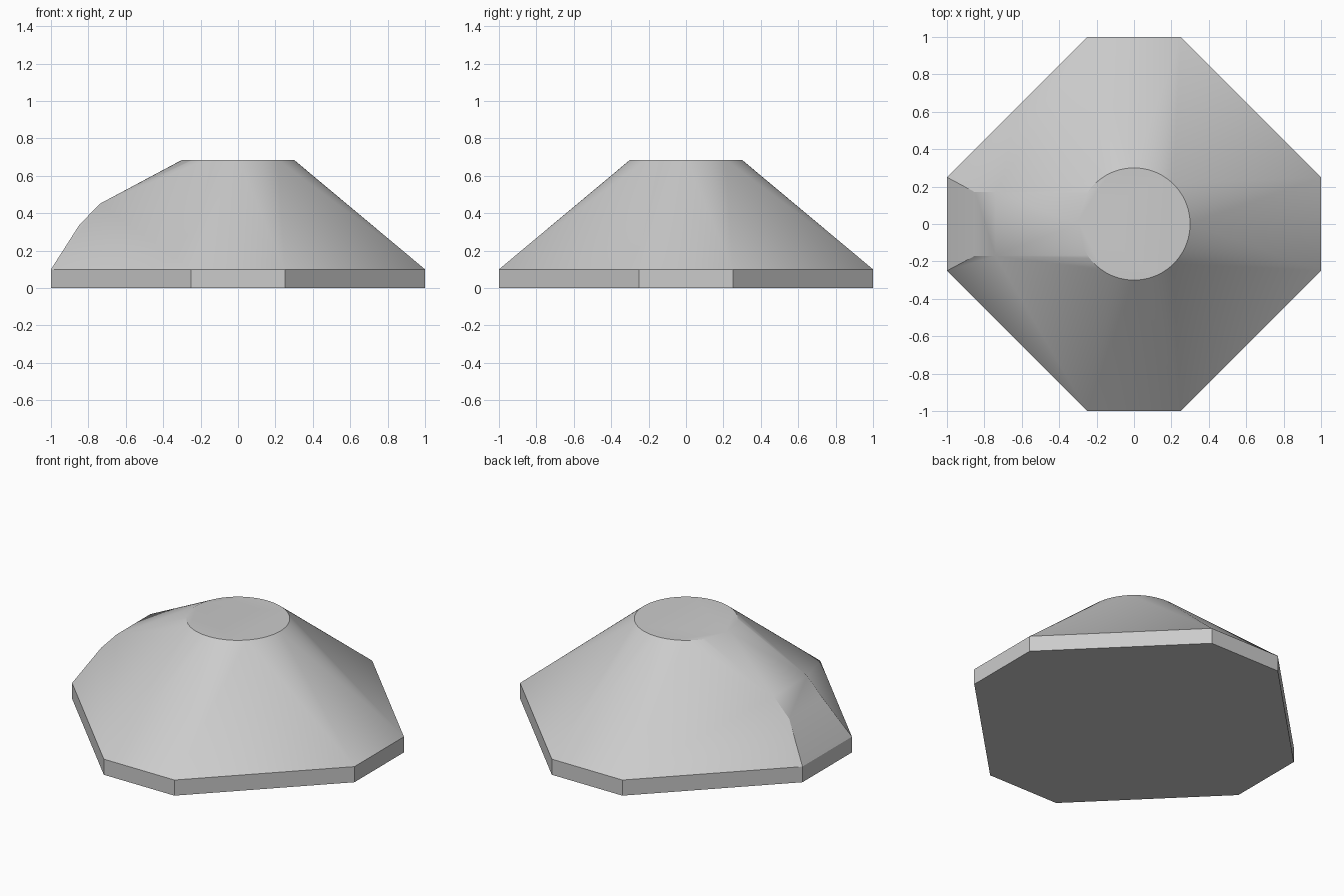
import bpy, bmesh, math

cube = bpy.data.objects.get("Cube")
if cube:
    bpy.data.objects.remove(cube, do_unlink=True)

# Material
grey = bpy.data.materials.new("plain_grey")
grey.use_nodes = True
colour = (0.6, 0.6, 0.6, 1)
grey.diffuse_color = colour
grey.node_tree.nodes["Principled BSDF"].inputs["Base Color"].default_value = colour

BASE, TOP, RADIUS, SEGMENTS = 0.1, 0.685, 0.3, 96

# Octagonal footprint: long diagonal sides, short straight sides
footprint = [(sx * a, sy * b) for sx in (-1, 1) for sy in (-1, 1)
             for a, b in ((1, 0.25), (0.25, 1))]
points = [(x, y, z) for x, y in footprint for z in (0, BASE)]

# Round flat top
for i in range(SEGMENTS):
    a = math.tau * i / SEGMENTS
    points.append((RADIUS * math.cos(a), RADIUS * math.sin(a), TOP))

# Raised shoulder on the right side
for s in (-1, 1):
    points += [(-0.85, s * 0.17, 0.335), (-0.74, s * 0.17, 0.45)]

# Skin everything as one convex body
bm = bmesh.new()
for p in points:
    bm.verts.new(p)
bmesh.ops.convex_hull(bm, input=bm.verts[:])
bmesh.ops.dissolve_limit(bm, angle_limit=math.radians(0.2),
                         verts=bm.verts[:], edges=bm.edges[:])
bmesh.ops.recalc_face_normals(bm, faces=bm.faces[:])
mesh = bpy.data.meshes.new("faceted_mound")
bm.to_mesh(mesh)
bm.free()
mesh.materials.append(grey)

mound = bpy.data.objects.new("faceted_mound", mesh)
bpy.context.collection.objects.link(mound)
bpy.context.view_layer.objects.active = mound
mound.select_set(True)
bpy.ops.object.shade_smooth_by_angle(angle=math.radians(30))
